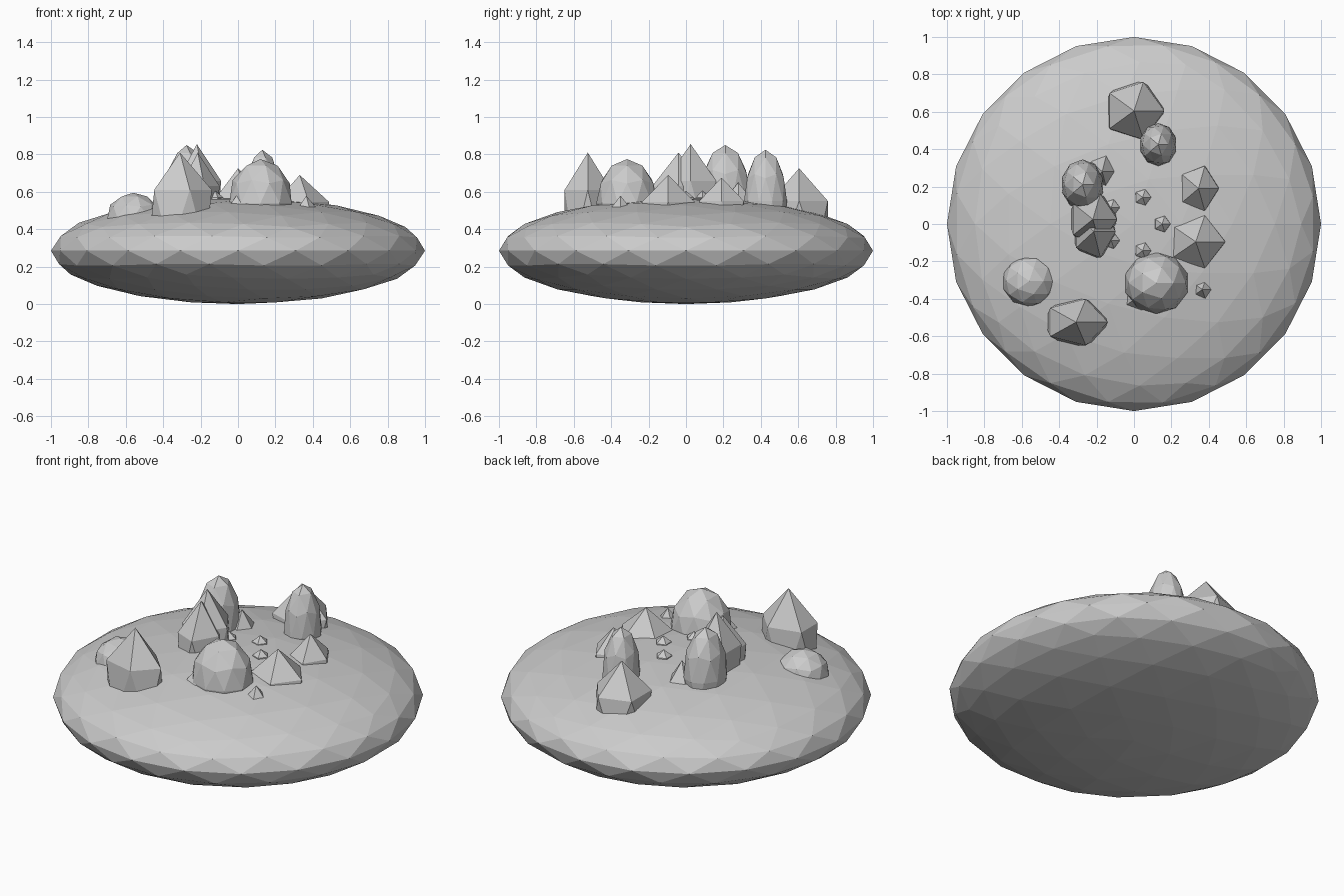
import bpy
import math

cube = bpy.data.objects.get("Cube")
if cube:
    bpy.data.objects.remove(cube, do_unlink=True)

stone = bpy.data.materials.new("stone_grey")
stone.use_nodes = True
GREY = (0.6, 0.6, 0.6, 1)
stone.diffuse_color = GREY
stone.node_tree.nodes["Principled BSDF"].inputs["Base Color"].default_value = GREY


def rock(name, detail, centre, radii):
    """A flat-shaded icosphere stretched to its three radii."""
    bpy.ops.mesh.primitive_ico_sphere_add(subdivisions=detail, radius=1, location=centre)
    obj = bpy.context.object
    obj.name = obj.data.name = name
    obj.scale = radii
    bpy.ops.object.transform_apply(location=False, rotation=False, scale=True)
    obj.data.materials.append(stone)
    return obj


# Flattened island base
rock("island_base", 3, (0, 0, 0.285), (1, 1, 0.285))

# Rounded boulders
boulders = {
    "back_boulder": ((0.13, 0.425, 0.55), (0.1, 0.115, 0.275)),
    "right_boulder": ((-0.275, 0.21, 0.57), (0.115, 0.135, 0.28)),
    "front_boulder": ((0.12, -0.315, 0.54), (0.175, 0.165, 0.235)),
    "low_boulder": ((-0.56, -0.305, 0.46), (0.145, 0.14, 0.135)),
}
for name, (centre, radii) in boulders.items():
    rock(name, 2, centre, radii)

# Pointed five-sided crags
crags = {
    "back_crag": ((0, 0.605, 0.41), (0.18, 0.18, 0.316)),
    "right_back_crag": ((-0.17, 0.28, 0.43), (0.09, 0.115, 0.22)),
    "tall_crag": ((-0.22, 0.025, 0.5), (0.145, 0.16, 0.355)),
    "tall_crag_front": ((-0.215, -0.04, 0.485), (0.13, 0.165, 0.325)),
    "front_crag": ((-0.31, -0.525, 0.45), (0.19, 0.145, 0.36)),
    "hidden_crag": ((0.02, -0.39, 0.42), (0.107, 0.107, 0.2)),
    "left_crag": ((0.33, -0.095, 0.43), (0.175, 0.165, 0.26)),
    "left_back_crag": ((0.345, 0.19, 0.45), (0.12, 0.14, 0.226)),
    "left_front_crag": ((0.365, -0.35, 0.38), (0.1, 0.1, 0.2)),
}
for name, (centre, radii) in crags.items():
    rock(name, 1, centre, radii)

# Ring of five pebbles around the middle
for i in range(5):
    a = math.tau * i / 5
    rock(f"pebble_{i + 1}", 1, (0.15 * math.cos(a), 0.15 * math.sin(a), 0.54), (0.05, 0.05, 0.065))
